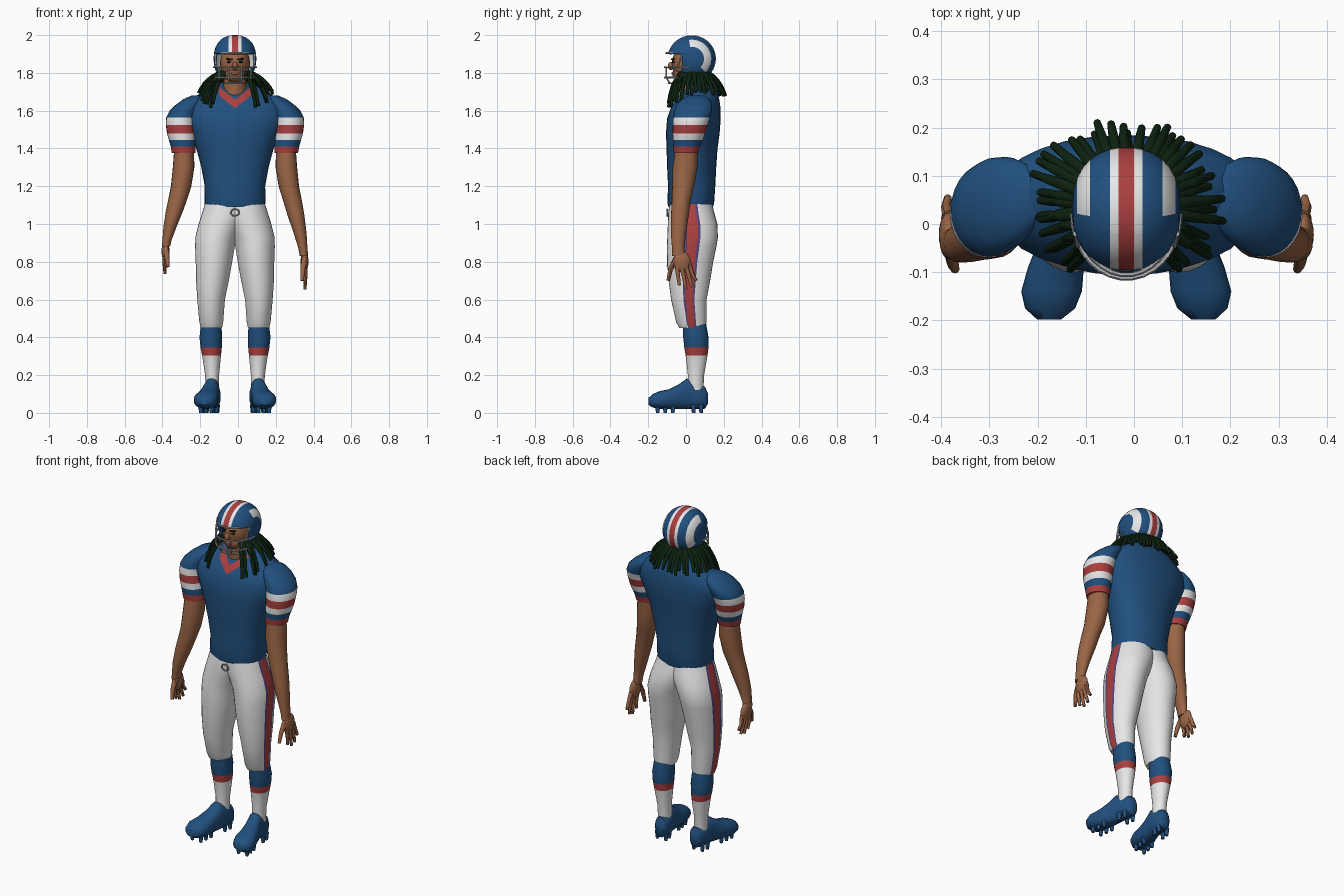
import bpy, bmesh, math, random
from mathutils import Vector, Matrix
from mathutils.bvhtree import BVHTree

if "Cube" in bpy.data.objects:
    bpy.data.objects.remove(bpy.data.objects["Cube"])
random.seed(4)
AXIS = -0.016          # body centre line
SIDES = (-1, 1)
made = []


def material(name, rgb):
    m = bpy.data.materials.new(name)
    m.use_nodes = True
    m.diffuse_color = (*rgb, 1)
    m.node_tree.nodes["Principled BSDF"].inputs["Base Color"].default_value = (*rgb, 1)
    return m


BLUE = material("jersey blue", (0.015, 0.08, 0.21))
RED = material("trim red", (0.4, 0.05, 0.05))
WHITE = material("white cloth", (0.8, 0.8, 0.8))
SKIN = material("brown skin", (0.32, 0.13, 0.06))
HAIR = material("dark green hair", (0.004, 0.016, 0.005))
GREY = material("mask grey", (0.42, 0.43, 0.45))
VIOLET = material("stripe edge violet", (0.1, 0.06, 0.2))


def even(n):
    return [math.tau * i / n for i in range(n)]


def loft(bm, rings, angles=even(28), rule=None, power=2.0):
    """Skin rings of (centre, u, v); rule(centre, angle) gives a material index."""
    def bend(value):
        return math.copysign(abs(value) ** (2 / power), value)
    rows = [[bm.verts.new(c + u * bend(math.cos(a)) + v * bend(math.sin(a))) for a in angles]
            for c, u, v in rings]
    n = len(angles)
    for low, high in zip(rows, rows[1:]):
        for i in range(n):
            j = (i + 1) % n
            face = bm.faces.new((low[i], low[j], high[j], high[i]))
            if rule:
                middle = (angles[i] + (angles[j] if j else math.tau + angles[0])) / 2
                face.material_index = rule(face.calc_center_median(), middle)
    for row in (rows[0], rows[-1]):
        cap = bm.faces.new(row)
        cap.material_index = rule(cap.calc_center_median(), math.pi) if rule else 0


def level(rings, side=1):
    """Horizontal rings from (z, x offset, y, x radius, y radius)."""
    return [(Vector((AXIS + side * x, y, z)), Vector((side * rx, 0, 0)), Vector((0, ry, 0)))
            for z, x, y, rx, ry in rings]


def tube(bm, points, start, end, n=8):
    points = [Vector(p) for p in points]
    rings, last = [], len(points) - 1
    for i, p in enumerate(points):
        d = (points[min(i + 1, last)] - points[max(i - 1, 0)]).normalized()
        u = d.cross(Vector((0.1, 0.2, 1)) if abs(d.z) < 0.8 else Vector((0, 1, 0.1))).normalized()
        r = start + (end - start) * i / last
        rings.append((p, u * r, d.cross(u) * r))
    loft(bm, rings, even(n))


def ball(bm, centre, size):
    place = Matrix.Translation(centre) @ Matrix.Diagonal((*size, 1))
    bmesh.ops.create_uvsphere(bm, u_segments=20, v_segments=12, radius=1, matrix=place)


def finish(name, bm, *mats):
    bmesh.ops.recalc_face_normals(bm, faces=bm.faces)
    mesh = bpy.data.meshes.new(name)
    bm.to_mesh(mesh)
    bm.free()
    for m in mats:
        mesh.materials.append(m)
    ob = bpy.data.objects.new(name, mesh)
    bpy.context.collection.objects.link(ob)
    made.append(ob)
    return ob


# Jersey body
torso = [(1.09, .025, .155, .118), (1.11, .025, .162, .124), (1.2, .03, .16, .125),
         (1.3, .03, .178, .13), (1.4, .032, .205, .135), (1.48, .036, .235, .142),
         (1.56, .042, .27, .142), (1.62, .052, .27, .13), (1.66, .062, .235, .114),
         (1.7, .075, .17, .09), (1.74, .085, .1, .058)]
bm = bmesh.new()
loft(bm, level([(z, 0, y, rx, ry) for z, y, rx, ry in torso]), power=2.25)
surface = BVHTree.FromBMesh(bm)
finish("jersey_body", bm, BLUE)

# V collar laid on the jersey front
bm = bmesh.new()
rows = []
for i in range(-8, 9):
    x = i * 0.0105
    column = []
    for lift in (0, 0.015, 0.03, 0.045):
        z = 1.612 + abs(x) * 0.8 + lift
        hit = surface.ray_cast(Vector((AXIS + x, -1, z)), Vector((0, 1, 0)))[0]
        column.append(bm.verts.new(hit + Vector((0, -0.004, 0.001))))
    rows.append(column)
for a, b in zip(rows, rows[1:]):
    for k in range(3):
        bm.faces.new((a[k], b[k], b[k + 1], a[k + 1]))
finish("collar", bm, RED)


# Sleeves with bands, arms and hands
def sleeve_rule(c, angle):
    if c.z < 1.41 or 1.48 < c.z < 1.525:
        return 1
    return 2 if 1.445 < c.z < 1.565 else 0


sleeve = [(1.375, .272, 0, .062, .064), (1.41, .274, .003, .066, .071), (1.445, .28, .01, .07, .08),
          (1.48, .285, .015, .075, .086), (1.525, .288, .022, .078, .092),
          (1.565, .284, .03, .08, .098), (1.6, .27, .038, .076, .1),
          (1.63, .248, .045, .067, .094), (1.66, .222, .052, .053, .075), (1.68, .2, .055, .03, .04)]
arm = [(1.45, .268, .005, .05, .055), (1.3, .272, -.005, .057, .066), (1.2, .285, -.015, .054, .058),
       (1.13, .303, -.025, .05, .05), (1.05, .322, -.032, .045, .047), (.95, .345, -.04, .034, .04),
       (.87, .36, -.042, .024, .032), (.83, .365, -.038, .022, .036)]
tips = [(-.035, .675), (0, .655), (.032, .665), (.055, .7)]
for s in SIDES:
    label = "left" if s > 0 else "right"

    def reach(z):      # the right forearm hangs a little higher
        return z if s > 0 or z > 1.13 else 1.13 - (1.13 - z) * 0.83

    def at(x, y, z):
        return Vector((AXIS + s * x, y, reach(z)))

    bm = bmesh.new()
    loft(bm, level(sleeve, s), rule=sleeve_rule)
    finish(label + "_sleeve", bm, BLUE, RED, WHITE)
    bm = bmesh.new()
    loft(bm, level([(reach(r[0]), *r[1:]) for r in arm], s), even(20))
    ball(bm, at(.368, -.022, .8), (.021, .046, .055))
    for i, (y, z) in enumerate(tips):
        root = -.05 + .022 * i
        tube(bm, [at(.368, root, .79), at(.374, (root + y) / 2, .73), at(.37, y, z)], .013, .008)
    tube(bm, [at(.365, -.05, .82), at(.36, -.082, .76), at(.355, -.094, .7)], .016, .009)
    finish(label + "_arm", bm, SKIN)

# Trousers with side stripes, socks, shoes
trouser = [(.45, .125, .034, .057, .07), (.48, .126, .028, .064, .08), (.6, .127, .015, .074, .094),
           (.7, .12, .018, .088, .11), (.8, .112, .022, .098, .122), (.88, .107, .03, .106, .131),
           (.93, .1, .035, .112, .134), (1, .075, .035, .12, .131), (1.06, .05, .028, .126, .122),
           (1.11, .045, .025, .115, .112)]
sock = [(.12, .12, .05, .036, .042), (.2, .121, .053, .037, .043), (.305, .124, .056, .05, .058),
        (.345, .126, .055, .056, .064), (.4, .128, .052, .06, .067), (.47, .126, .045, .054, .062)]
# shoe sections from heel to toe: y, x offset, half width, bottom, top
shoe = [(.117, .112, .02, .05, .1), (.1, .115, .036, .022, .14), (.05, .118, .042, .02, .155),
        (.005, .125, .044, .02, .182), (-.04, .135, .049, .02, .15), (-.09, .146, .058, .02, .125),
        (-.14, .155, .063, .022, .115), (-.175, .158, .052, .028, .1), (-.198, .16, .025, .042, .08)]
stripe_angles = [math.radians(a) for a in (-18, -12, 12, 18, *range(30, 331, 12))]


def stripe_rule(c, angle):
    turn = math.degrees(abs(angle))
    turn = min(turn, 360 - turn)
    return 1 if turn < 12 else 2 if turn < 18 else 0


def sock_rule(c, angle):
    return 0 if c.z > 0.345 else 1 if c.z > 0.305 else 2


for s in SIDES:
    label = "left" if s > 0 else "right"
    bm = bmesh.new()
    loft(bm, level(trouser, s), stripe_angles, stripe_rule)
    finish(label + "_trouser_leg", bm, WHITE, RED, VIOLET)
    bm = bmesh.new()
    loft(bm, level(sock, s), rule=sock_rule)
    finish(label + "_sock", bm, BLUE, RED, WHITE)
    bm = bmesh.new()
    loft(bm, [(Vector((AXIS + s * x, y, (low + top) / 2)), Vector((w, 0, 0)),
               Vector((0, 0, (top - low) / 2))) for y, x, w, low, top in shoe], even(20), power=2.4)
    for y in (.08, .04, -.07, -.11, -.15):
        for side in SIDES:
            x = AXIS + s * (.132 - y * .14) + side * .028
            tube(bm, [(x, y, .045), (x, y, 0)], .014, .009)
    finish(label + "_shoe", bm, BLUE)

# Belt buckle
bm = bmesh.new()
tube(bm, [(AXIS + .022 * math.cos(a), -.1, 1.06 + .018 * math.sin(a)) for a in even(16) + [0]], .004, .004, 6)
finish("buckle", bm, GREY)

# Head and neck
bm = bmesh.new()
loft(bm, level([(1.62, 0, .045, .075, .07), (1.69, 0, .036, .062, .068), (1.8, 0, .03, .058, .062)]))
ball(bm, (AXIS, .02, 1.85), (.08, .096, .1))
ball(bm, (AXIS, -.02, 1.795), (.056, .052, .046))
ball(bm, (AXIS, -.08, 1.837), (.015, .016, .022))
ball(bm, (AXIS, -.066, 1.797), (.024, .012, .008))
finish("head", bm, SKIN)
bm = bmesh.new()
for s in SIDES:
    ball(bm, (AXIS + s * .03, -.066, 1.858), (.013, .008, .006))
    tube(bm, [(AXIS + s * .015, -.076, 1.872), (AXIS + s * .045, -.062, 1.874)], .005, .004)
finish("eyes_and_brows", bm, HAIR)

# Helmet: rings along x so the centre stripes follow it; face and base cut away
WIDE, DEEP, TALL, MID = .113, .129, .125, Vector((AXIS, .03, 1.875))
steps = (.0165, .034, .055, .075, .09, .102, .109, .1128)
rings = []
for x in [-k for k in reversed(steps)] + list(steps):
    r = (1 - (abs(x) / WIDE) ** 2.3) ** (1 / 2.3)
    rings.append((MID + Vector((x, 0, 0)), Vector((0, DEEP * r, 0)), Vector((0, 0, TALL * r))))


def helmet_rule(c, angle):
    x, turn = abs(c.x - AXIS), math.degrees(angle)
    if x < 0.0165:
        return 1
    crescent = .075 < x < .102 and (turn < 100 or turn > 315)
    return 2 if x < 0.034 or crescent else 0


bm = bmesh.new()
loft(bm, rings, even(48), helmet_rule)
for spot, normal in (((0, 0, 1.9), (0, 0, 1)), ((0, -.02, 0), (0, 1, 0)), ((0, 0, 1.768), (0, 0, 1))):
    bmesh.ops.bisect_plane(bm, geom=bm.verts[:] + bm.edges[:] + bm.faces[:], plane_co=spot, plane_no=normal)
gone = [f for f in bm.faces for c in [f.calc_center_median()]
        if c.z < 1.768 or (c.z < 1.9 and c.y < -.02)]
bmesh.ops.delete(bm, geom=gone, context='FACES')
shell = finish("helmet", bm, BLUE, RED, WHITE)
solid = shell.modifiers.new("thickness", 'SOLIDIFY')
solid.thickness = 0.008

# Face mask bars
bm = bmesh.new()
sweep = [math.radians(a) for a in range(-90, 91, 12)]
for z, wide, deep in ((1.905, .1, .128), (1.83, .112, .135), (1.775, .112, .135), (1.745, .085, .115)):
    tube(bm, [(AXIS + wide * math.sin(a), .022 - deep * math.cos(a), z) for a in sweep], .005, .005, 6)
for s in SIDES:
    for x, y, foot in ((.035, -.105, -.085), (.085, -.065, -.035)):
        tube(bm, [(AXIS + s * x, y, 1.835), (AXIS + s * x, y, 1.775), (AXIS + s * x * .9, foot, 1.745)],
             .005, .005, 6)
    tube(bm, [(AXIS + s * .105, -.02, 1.9), (AXIS + s * .1, -.045, 1.83)], .006, .006, 6)
finish("face_mask", bm, GREY)

# Long locks falling from under the helmet over the shoulders
bm = bmesh.new()
COUNT = 38
for i in range(COUNT):
    a = math.radians(42 + 276 * i / (COUNT - 1) + random.uniform(-3, 3))
    out = Vector((math.sin(a), -math.cos(a), 0))
    front = max(0, math.cos(a))
    far = (.168 + .03 * abs(out.x)) * random.uniform(.88, 1.06)
    base = Vector((AXIS, .035, 0))
    p = base + out * .075 + Vector((0, 0, 1.8))
    q = base + out * far * .8 + Vector((0, 0, 1.775))
    e = base + out * far + Vector((0, 0, 1.69 - .09 * front + random.uniform(-.015, .015)))
    tube(bm, [p.lerp(q, t / 6).lerp(q.lerp(e, t / 6), t / 6) for t in range(7)], .015, .008)
finish("locks", bm, HAIR)

# Smooth shading with sharp creases kept
bpy.ops.object.select_all(action='DESELECT')
for ob in made:
    ob.select_set(True)
bpy.context.view_layer.objects.active = made[0]
bpy.ops.object.shade_smooth_by_angle(angle=math.radians(45))
